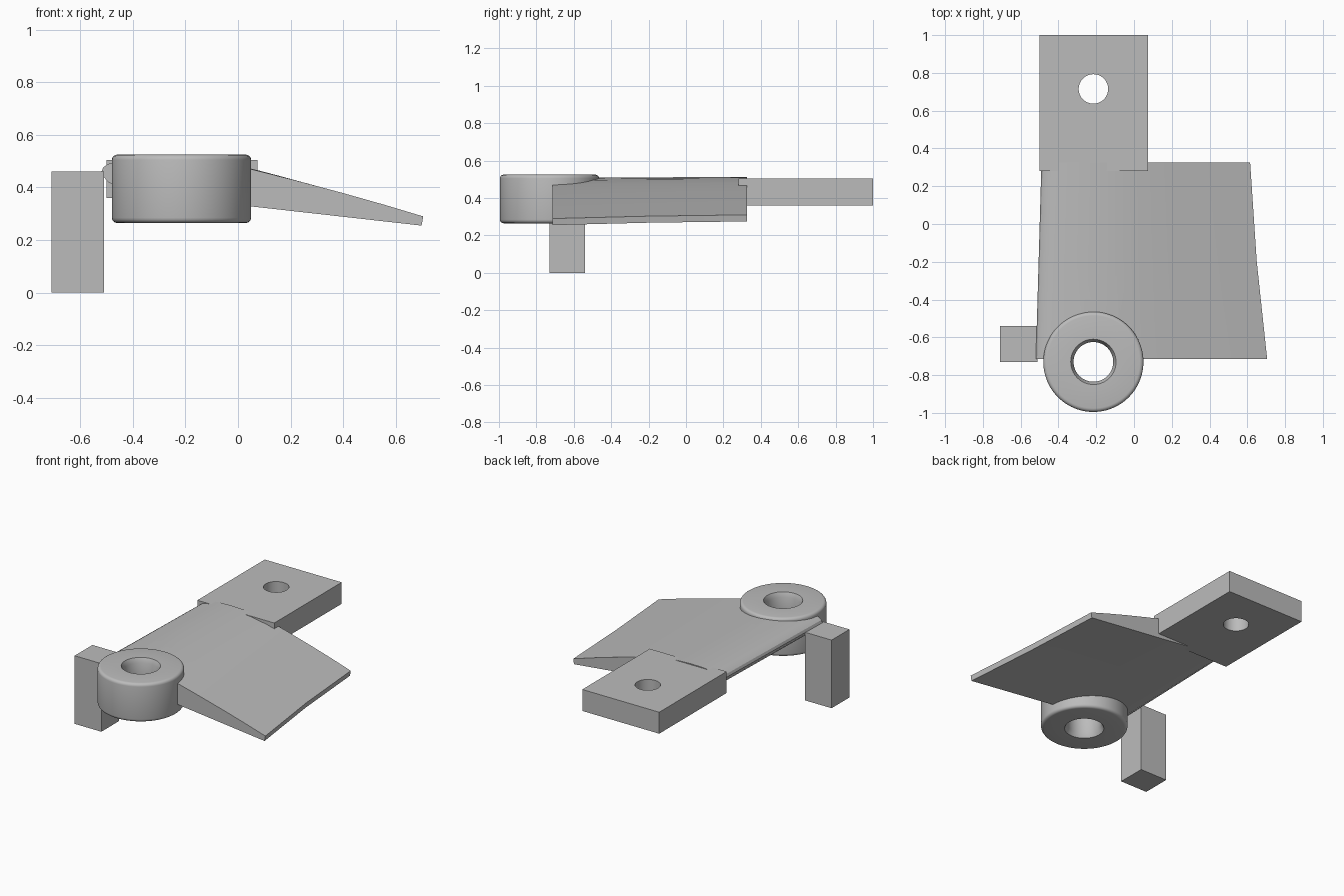
import bpy
import bmesh
from math import pi, sin, cos, radians

if "Cube" in bpy.data.objects:
    bpy.data.objects.remove(bpy.data.objects["Cube"], do_unlink=True)

grey = bpy.data.materials.new("plain grey")
grey.use_nodes = True
colour = (0.5, 0.5, 0.5, 1)
grey.diffuse_color = colour
grey.node_tree.nodes["Principled BSDF"].inputs["Base Color"].default_value = colour


def finish(name, bm, smooth=False):
    """Turn a bmesh into a named grey object."""
    bmesh.ops.recalc_face_normals(bm, faces=bm.faces)
    mesh = bpy.data.meshes.new(name)
    bm.to_mesh(mesh)
    bm.free()
    mesh.materials.append(grey)
    obj = bpy.data.objects.new(name, mesh)
    bpy.context.collection.objects.link(obj)
    if smooth:
        shade(obj)
    return obj


def shade(obj):
    bpy.ops.object.select_all(action='DESELECT')
    obj.select_set(True)
    bpy.context.view_layer.objects.active = obj
    bpy.ops.object.shade_smooth_by_angle(angle=radians(30))


def box(name, low, high):
    bm = bmesh.new()
    bmesh.ops.create_cube(bm, size=1)
    for v in bm.verts:
        v.co = [(a + b) / 2 + c * (b - a) for a, b, c in zip(low, high, v.co)]
    return finish(name, bm)


def drill(obj, x, y, radius):
    """Cut a vertical round hole and discard the cutter."""
    bm = bmesh.new()
    bmesh.ops.create_cone(bm, cap_ends=True, segments=64,
                          radius1=radius, radius2=radius, depth=2)
    bmesh.ops.translate(bm, verts=bm.verts, vec=(x, y, 0))
    cutter = finish("hole_cutter", bm)
    cutter.hide_render = True
    mod = obj.modifiers.new("hole", 'BOOLEAN')
    mod.operation = 'DIFFERENCE'
    mod.object = cutter
    bpy.context.view_layer.objects.active = obj
    bpy.ops.object.modifier_apply(modifier=mod.name)
    bpy.data.objects.remove(cutter, do_unlink=True)
    shade(obj)


HUB_X, HUB_Y = -0.215, -0.73

# Square leg beside the leading edge
box("support_leg", (-0.71, -0.73, 0), (-0.51, -0.54, 0.46))

# Flat mounting tab with a bolt hole
tab = box("mounting_tab", (-0.5, 0.28, 0.36), (0.075, 1, 0.505))
drill(tab, HUB_X, 0.715, 0.078)

# Curved vane, lofted through three sections: y, leading x, trailing x, trailing lift
top = [(0, 0.46), (0.006, 0.477), (0.025, 0.492), (0.06, 0.501), (0.12, 0.507),
       (0.2, 0.508), (0.28, 0.503), (0.36, 0.493), (0.465, 0.47), (0.6, 0.428),
       (0.75, 0.379), (0.88, 0.334), (1, 0.29)]
bottom = [(0.995, 0.255), (0.465, 0.328), (0.12, 0.38), (0.05, 0.4),
          (0.02, 0.422), (0.006, 0.442)]
sections = [(-0.715, -0.52, 0.705, 0), (-0.2, -0.505, 0.65, 0.013),
            (0.325, -0.49, 0.615, 0.02)]
bm = bmesh.new()
loops = []
for y, lead, trail, lift in sections:
    loops.append([bm.verts.new((lead + t * (trail - lead), y, z + lift * t))
                  for t, z in top + bottom])
count = len(top + bottom)
for a, b in zip(loops, loops[1:]):
    for i in range(count):
        j = (i + 1) % count
        bm.faces.new((a[i], a[j], b[j], b[i]))
bm.faces.new(loops[0])
bm.faces.new(loops[-1])
vane = finish("vane", bm)
drill(vane, HUB_X, HUB_Y, 0.16)

# Round hub: turned profile with rounded rims and a chamfered bore
R, LOW, HIGH, FILLET = 0.265, 0.265, 0.525, 0.02
profile = [(0.105, LOW + 0.03), (0.12, LOW)]
for z, start in ((LOW + FILLET, -pi / 2), (HIGH - FILLET, 0)):
    for k in range(5):
        angle = start + k * pi / 8
        profile.append((R - FILLET + FILLET * cos(angle), z + FILLET * sin(angle)))
profile += [(0.12, HIGH), (0.105, HIGH - 0.03)]
bm = bmesh.new()
steps = 96
rings = []
for s in range(steps):
    a = 2 * pi * s / steps
    rings.append([bm.verts.new((HUB_X + r * cos(a), HUB_Y + r * sin(a), z))
                  for r, z in profile])
for s in range(steps):
    p, q = rings[s], rings[(s + 1) % steps]
    for i in range(len(profile)):
        j = (i + 1) % len(profile)
        bm.faces.new((p[i], p[j], q[j], q[i]))
finish("hub_ring", bm, smooth=True)
